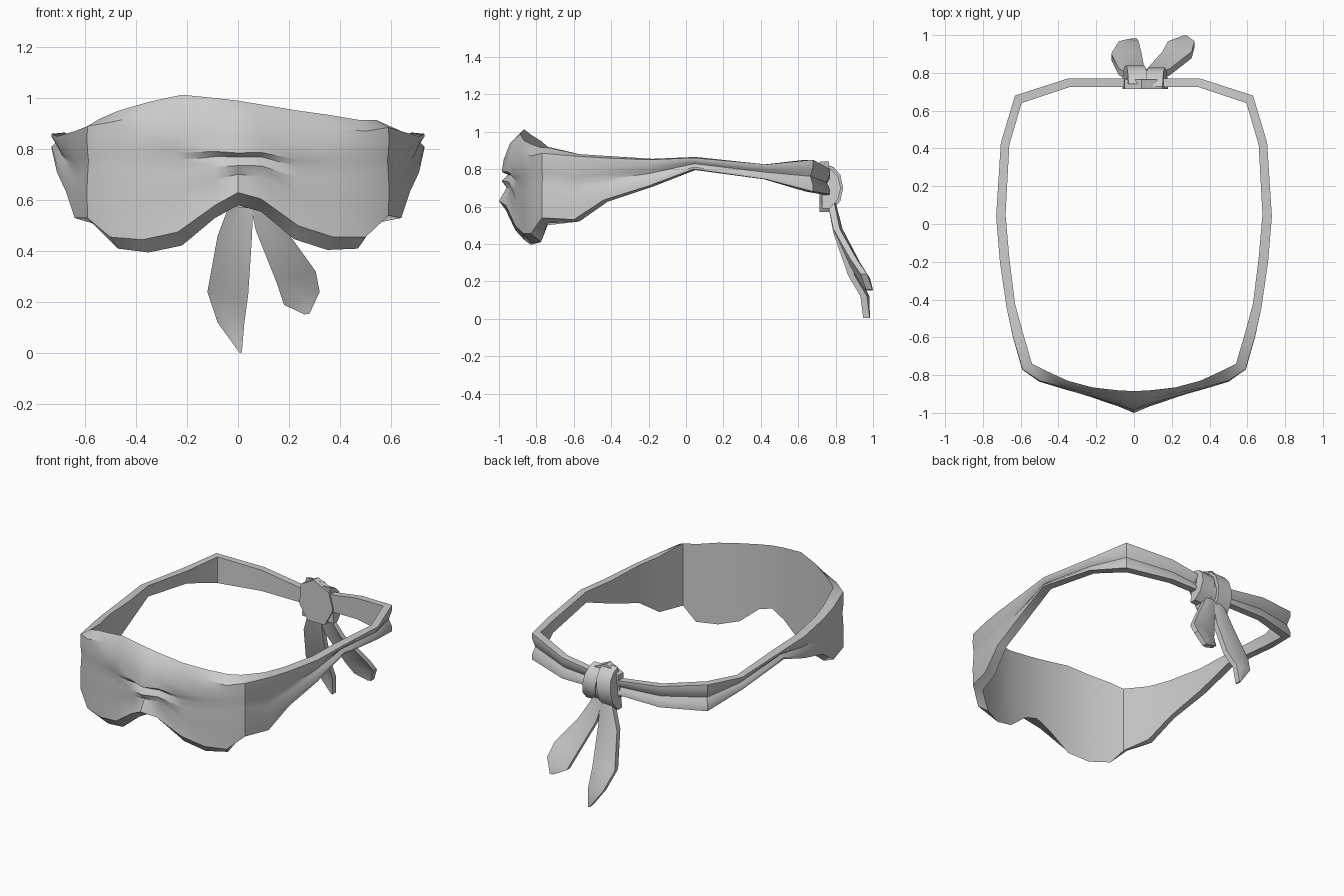
import bpy, bmesh

if "Cube" in bpy.data.objects:
    bpy.data.objects.remove(bpy.data.objects["Cube"])

cloth = bpy.data.materials.new("grey cloth")
cloth.diffuse_color = (0.6, 0.6, 0.6, 1)
cloth.use_nodes = True
cloth.node_tree.nodes["Principled BSDF"].inputs["Base Color"].default_value = cloth.diffuse_color


def finish(name, bm, angle=0.6):
    bmesh.ops.recalc_face_normals(bm, faces=bm.faces)
    me = bpy.data.meshes.new(name)
    bm.to_mesh(me)
    bm.free()
    ob = bpy.data.objects.new(name, me)
    bpy.context.collection.objects.link(ob)
    me.materials.append(cloth)
    bpy.ops.object.select_all(action='DESELECT')
    ob.select_set(True)
    bpy.context.view_layer.objects.active = ob
    bpy.ops.object.shade_smooth_by_angle(angle=angle)
    return ob


def loft(name, rings, angle=0.6):
    """Skin closed cross-sections and cap both ends."""
    bm = bmesh.new()
    vs = [[bm.verts.new(p) for p in r] for r in rings]
    n = len(vs[0])
    for a, b in zip(vs, vs[1:]):
        for i in range(n):
            j = (i + 1) % n
            bm.faces.new((a[i], a[j], b[j], b[i]))
    bm.faces.new(vs[0])
    bm.faces.new(vs[-1])
    return finish(name, bm, angle)


# Band stations from nose to knot:
# outer x, y, inner x, y, lip height, left top, bottom, right top, bottom
BAND = [
    (0, -.94, 0, -.885, .05, .94, .63, .94, .63),
    (.09, -.925, .09, -.88, .05, .95, .58, .925, .605),
    (.23, -.895, .22, -.865, .053, .96, .475, .90, .50),
    (.37, -.865, .35, -.83, .05, .935, .445, .885, .455),
    (.50, -.83, .47, -.775, .045, .905, .455, .87, .455),
    (.59, -.77, .54, -.74, .03, .89, .53, .885, .54),
    (.64, -.60, .59, -.57, .01, .87, .53, .87, .53),
    (.675, -.44, .63, -.42, .01, .86, .635, .86, .635),
    (.71, -.20, .66, -.18, .005, .85, .71, .85, .71),
    (.73, .04, .68, .05, .005, .86, .80, .86, .80),
    (.705, .43, .66, .42, 0, .825, .745, .825, .745),
    (.63, .68, .595, .64, 0, .85, .68, .85, .68),
    (.35, .77, .34, .725, 0, .80, .665, .80, .665),
    (.03, .77, .03, .725, 0, .755, .665, .755, .665),
]
# Row heights (fraction) and outward bulge at the nose, temple and strap
NOSE_T = (1, .71, .50, .45, .34, .23, 0)
NOSE_D = (0, .035, .045, .012, .045, .018, .06)
SIDE_T = (1, .87, .78, .71, .60, .40, 0)
SIDE_D = (0, .003, .005, .003, .003, .003, 0)
STRAP_T = (1, .80, .60, .48, .36, .18, 0)
STRAP_D = (0, .0, -.012, -.02, -.012, 0, 0)


def band_ring(i, side):
    ox, oy, ix, iy, lip, lt, lb, rt, rb = BAND[i]
    top, bot = (rt, rb) if side > 0 else (lt, lb)
    if i <= 4:
        k = i / 4
        ts = [a + (b - a) * k for a, b in zip(NOSE_T, SIDE_T)]
        f = (1 - k) ** 1.6
        ds = [a * f + b * (1 - f) for a, b in zip(NOSE_D, SIDE_D)]
    else:
        k = min(1, (i - 4) / 3)
        ts = [a + (b - a) * k for a, b in zip(SIDE_T, STRAP_T)]
        ds = [a + (b - a) * k for a, b in zip(SIDE_D, STRAP_D)]
    dx, dy = ox - ix, oy - iy
    ln = (dx * dx + dy * dy) ** .5
    ring = [(side * (ox + dx / ln * d), oy + dy / ln * d, bot + (top - bot) * t)
            for t, d in zip(ts, ds)]
    lo, hi = bot - lip, top + lip
    ring += [(side * ix, iy, lo + (hi - lo) * t) for t in (0, .33, .67, 1)]
    return ring


last = len(BAND)
loft("blindfold_band", [band_ring(i, -1) for i in range(last - 1, 0, -1)]
     + [band_ring(i, 1) for i in range(last)])


# Knot: flat irregular pad inside, two wraps and a narrow centre tuck outside
def prism(name, outline, axis, lo, hi, shear=0):
    rings = []
    for k, d in enumerate((lo, hi)):
        if axis == 'Y':
            rings.append([(a, d, b) for a, b in outline])
        else:
            rings.append([(d + shear * (b - .7), a, b) for a, b in outline])
    return loft(name, rings)


prism("knot_pad", [(-.06, .66), (.0, .57), (.12, .57), (.18, .68),
                   (.15, .79), (.04, .84), (-.05, .79)], 'Y', .715, .765)
WRAP = [(.74, .83), (.79, .81), (.825, .77), (.84, .70), (.825, .63),
        (.78, .575), (.74, .575)]
prism("knot_wrap_left", WRAP, 'X', -.045, .055, .12)
prism("knot_wrap_right", [(y - .012, .7 + (z - .7) * .88) for y, z in WRAP],
      'X', .075, .165, -.12)
prism("knot_tuck", [(y - .02, .69 + (z - .7) * .85) for y, z in WRAP],
      'X', .05, .08)


# Hanging tails: left x, z, right x, z, y for each station, creased down the middle
def tail(name, stations, thick=.035):
    rings = []
    for lx, lz, rx, rz, y in stations:
        mx, mz = (lx + rx) / 2, (lz + rz) / 2
        c = .12 * (rx - lx)
        rings.append([(lx, y - thick / 2, lz), (mx, y - thick / 2 + c, mz),
                      (rx, y - thick / 2, rz), (rx, y + thick / 2, rz),
                      (mx, y + thick / 2 + c, mz), (lx, y + thick / 2, lz)])
    loft(name, rings)


tail("tail_left", [(-.02, .62, .06, .62, .775), (-.08, .46, .055, .46, .805),
                   (-.12, .24, .04, .23, .885), (-.08, .12, .025, .12, .95),
                   (.005, .003, .015, .003, .965)])
tail("tail_right", [(.04, .62, .11, .62, .775), (.07, .48, .19, .48, .805),
                    (.15, .28, .305, .32, .895), (.18, .19, .32, .24, .95),
                    (.26, .152, .28, .155, .98)])
